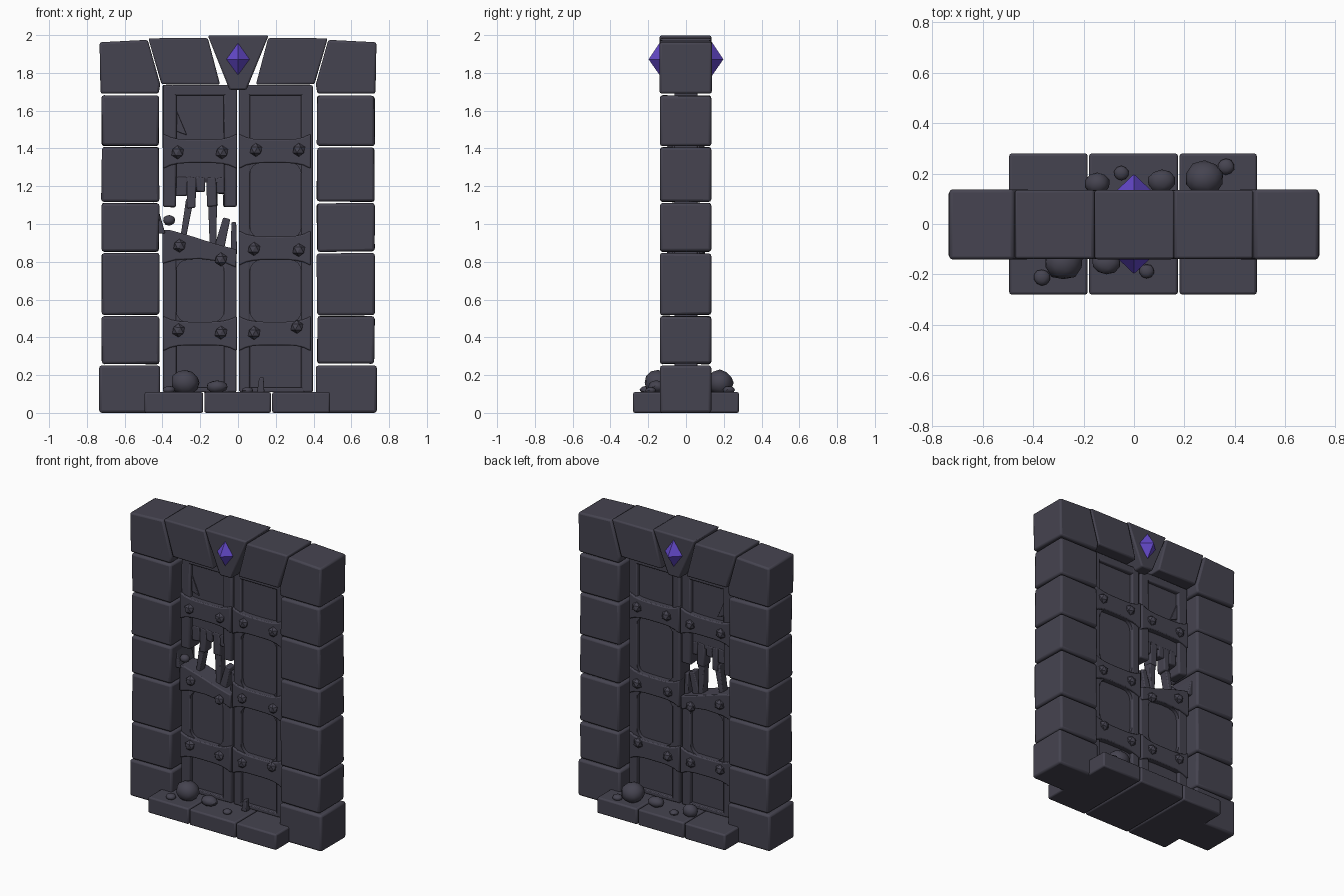
import bpy, bmesh, math, random
from mathutils import Vector, Matrix

if "Cube" in bpy.data.objects:
    bpy.data.objects.remove(bpy.data.objects["Cube"])
random.seed(4)


def material(name, col):
    m = bpy.data.materials.new(name)
    m.diffuse_color = (*col, 1)
    m.use_nodes = True
    m.node_tree.nodes["Principled BSDF"].inputs["Base Color"].default_value = m.diffuse_color
    return m


STONE = material("dark stone", (0.060, 0.057, 0.080))
GEM = material("violet gem", (0.125, 0.065, 0.58))


def finish(name, bm, mat=STONE, bevel=0.0, smooth=True):
    bmesh.ops.recalc_face_normals(bm, faces=bm.faces)
    me = bpy.data.meshes.new(name)
    bm.to_mesh(me)
    bm.free()
    me.materials.append(mat)
    ob = bpy.data.objects.new(name, me)
    bpy.context.collection.objects.link(ob)
    if bevel:
        b = ob.modifiers.new("soft edge", "BEVEL")
        b.width, b.segments, b.limit_method = bevel, 2, "ANGLE"
        b.angle_limit = math.radians(35)
    if smooth:
        bpy.ops.object.select_all(action="DESELECT")
        ob.select_set(True)
        bpy.context.view_layer.objects.active = ob
        bpy.ops.object.shade_smooth_by_angle(angle=math.radians(35))
    return ob


def prism(name, pts, y0, y1, bevel=0.012, jitter=0.0):
    """Outline in x,z extruded from y0 to y1."""
    bm = bmesh.new()
    rings = []
    for y in (y0, y1):
        rings.append([bm.verts.new((x + random.uniform(-jitter, jitter), y,
                                    z + random.uniform(-jitter, jitter))) for x, z in pts])
    a, b = rings
    n = len(pts)
    bm.faces.new(a)
    bm.faces.new(b[::-1])
    for i in range(n):
        bm.faces.new((a[i], b[i], b[(i + 1) % n], a[(i + 1) % n]))
    return finish(name, bm, bevel=bevel)


def box(name, x0, x1, z0, z1, y0, y1, bevel=0.012, jitter=0.0):
    return prism(name, [(x0, z0), (x1, z0), (x1, z1), (x0, z1)], y0, y1, bevel, jitter)


def stick(name, p, q, w, d=0.03):
    """Slanted splinter from p to q in the door plane."""
    p, q = Vector(p), Vector(q)
    s = (q - p).normalized()
    s = Vector((-s.y, s.x)) * w / 2
    prism(name, [p - s, q - s * 0.7, q + s * 0.7, p + s], -d, d, 0.006)


def rock(name, loc, size, sub=2, rough=0.1, smooth=True):
    bm = bmesh.new()
    bmesh.ops.create_icosphere(bm, subdivisions=sub, radius=1)
    for v in bm.verts:
        v.co *= 1 + random.uniform(-rough, rough)
        v.co = Vector([c * s for c, s in zip(v.co, size)]) + Vector(loc)
    return finish(name, bm, smooth=smooth)


# Jamb columns, mirrored
levels = [0, 0.255, 0.515, 0.85, 1.115, 1.41, 1.683]
for s, side in ((-1, "left"), (1, "right")):
    for i in range(6):
        inner, outer = (0.412, 0.735) if i == 0 else (0.418, 0.722)
        box(f"{side}_jamb_block_{i}", s * inner, s * outer, levels[i] + (0.004 if i else 0),
            levels[i + 1] - 0.004, -0.138, 0.134, 0.014, 0.003 if i else 0)
    # Corner and lintel stones
    prism(f"{side}_corner_stone",
          [(s * 0.728, 1.69), (s * 0.42, 1.69), (s * 0.412, 1.74), (s * 0.478, 1.975),
           (s * 0.733, 1.962)], -0.14, 0.137, 0.012)
    prism(f"{side}_lintel_stone",
          [(s * 0.405, 1.74), (s * 0.095, 1.738), (s * 0.16, 1.985), (s * 0.475, 1.983)],
          -0.138, 0.135, 0.01)
prism("keystone", [(-0.045, 1.71), (0.045, 1.71), (0.162, 1.998), (-0.16, 1.998)],
      -0.14, 0.135, 0.01)

# Faceted gems on both faces of the keystone
for s, side in ((-1, "front"), (1, "back")):
    bm = bmesh.new()
    ring = [bm.verts.new((x, s * 0.132, 1.872 + z))
            for x, z in ((0.07, 0), (0, 0.098), (-0.07, 0), (0, -0.095))]
    tip = bm.verts.new((0, s * 0.198, 1.872))
    bm.faces.new(ring)
    for i in range(4):
        bm.faces.new((ring[i], ring[(i + 1) % 4], tip))
    finish(f"{side}_gem", bm, GEM, smooth=False)

# Threshold slabs
for i, (a, b) in enumerate(((-0.495, -0.184), (-0.178, 0.174), (0.181, 0.487))):
    box(f"threshold_slab_{i}", a, b, 0, 0.11, -0.28, 0.28, 0.01)


def strap(name, x0, x1, z, h=0.062):
    """Iron strap with flared ends."""
    n = 10
    top, bot = [], []
    for i in range(n + 1):
        t = i / n * 2 - 1
        x = x0 + (x1 - x0) * i / n
        hh = h + 0.03 * t ** 4
        top.append((x, z + hh))
        bot.append((x, z - hh))
    prism(name, bot + top[::-1], -0.074, 0.074, 0.007)


# Door leaves: right leaf whole, left leaf broken in the middle
T = 0.06
P = 0.034
box("right_panel", 0.03, 0.37, 0.12, 1.72, -P, P, 0)
for a, b in ((0.006, 0.064), (0.334, 0.396)):
    box("right_stile", a, b, 0.11, 1.735, -T, T, 0.008)
box("right_top_rail", 0.05, 0.35, 1.68, 1.735, -T, T, 0.008)
box("right_bottom_rail", 0.05, 0.35, 0.11, 0.135, -T, T, 0.005)
for z in (1.385, 0.872, 0.42):
    strap("right_strap", 0.004, 0.385, z)

box("left_lower_panel", -0.37, -0.03, 0.12, 0.85, -P, P, 0)
box("left_upper_panel", -0.37, -0.03, 1.22, 1.72, -P, P, 0)
for a, b in ((-0.396, -0.326), (-0.075, -0.008)):
    box("left_lower_stile", a, b, 0.11, 0.86, -T, T, 0.008)
    box("left_upper_stile", a, b, 1.09, 1.735, -T, T, 0.01, 0.004)
box("left_top_rail", -0.35, -0.05, 1.68, 1.735, -T, T, 0.008)
box("left_bottom_rail", -0.35, -0.05, 0.11, 0.135, -T, T, 0.005)
for z in (1.385, 0.42):
    strap("left_strap", -0.396, -0.006, z)
prism("broken_strap", [(-0.40, 0.79), (-0.33, 0.81), (-0.2, 0.815), (-0.08, 0.80), (-0.01, 0.77),
                       (-0.008, 0.865), (-0.12, 0.895), (-0.26, 0.94), (-0.36, 0.968),
                       (-0.40, 0.97)], -0.072, 0.072, 0.007)

# Rounded corner fillets of the panel openings
for x0, x1, z0, z1 in ((0.064, 0.334, 0.925, 1.325), (0.064, 0.334, 0.48, 0.81),
                       (-0.326, -0.075, 0.48, 0.81)):
    for cx, sx in ((x0, 1), (x1, -1)):
        for cz, sz in ((z0, 1), (z1, -1)):
            r = 0.06
            arc = [(cx + sx * r * (1 - math.sin(k * math.pi / 8)),
                    cz + sz * r * (1 - math.cos(k * math.pi / 8))) for k in range(5)]
            prism("panel_corner", [(cx - sx * 0.01, cz - sz * 0.01)] + arc, -T + 0.002, T - 0.002, 0)

# Jagged broken planks and splinters round the hole
for a, b, z in ((-0.325, -0.27, 1.15), (-0.272, -0.222, 1.085), (-0.222, -0.175, 1.17),
                (-0.168, -0.112, 1.09), (-0.115, -0.07, 1.16)):
    box("hanging_plank", a, b, z, 1.25, -0.036, 0.036, 0.008, 0.006)
stick("splinter", (-0.255, 1.13), (-0.295, 0.9), 0.04)
stick("splinter", (-0.135, 1.13), (-0.132, 0.86), 0.048)
stick("splinter", (-0.105, 0.85), (-0.06, 1.03), 0.055)
stick("splinter", (-0.022, 0.84), (-0.022, 1.01), 0.035)
prism("jamb_splinter", [(-0.45, 1.115), (-0.428, 1.10), (-0.385, 0.95), (-0.425, 0.95)],
      -0.08, 0.08, 0.006)
prism("panel_shard", [(-0.325, 1.60), (-0.27, 1.47), (-0.325, 1.49)], -0.045, 0.045, 0.004)

# Studs on both faces
studs = [(-0.32, 1.38), (-0.085, 1.38), (-0.31, 0.885), (-0.09, 0.812), (-0.315, 0.437),
         (-0.09, 0.425), (0.095, 1.392), (0.322, 1.392), (0.085, 0.868), (0.322, 0.862),
         (0.085, 0.423), (0.312, 0.455)]
for x, z in studs:
    for s in (-1, 1):
        rock("stud", (x, s * 0.075, z), (0.036, 0.03, 0.036), 1, 0.03, False)
rock("loose_stud", (-0.365, -0.06, 1.02), (0.033, 0.03, 0.028), 2, 0.05)

# Rubble on the threshold, repeated half a turn round at the back
rubble = [((-0.28, -0.15, 0.16), (0.077, 0.072, 0.068)), ((-0.11, -0.155, 0.138), (0.056, 0.045, 0.034)),
          ((-0.365, -0.212, 0.122), (0.034, 0.032, 0.02)), ((0.05, -0.187, 0.118), (0.03, 0.028, 0.018))]
for (x, y, z), size in rubble:
    rock("front_rubble", (x, y, z), size, 2, 0.05)
    back = (-x, -y + (0.03 if size[0] > 0.07 else 0.015), z)
    rock("back_rubble", back, size, 2, 0.05)
rock("back_rubble", (-0.145, 0.16, 0.14), (0.05, 0.045, 0.045), 2, 0.05)
prism("fallen_splinter", [(0.1, 0.108), (0.14, 0.108), (0.135, 0.19), (0.112, 0.185)],
      -0.11, -0.07, 0.006)
